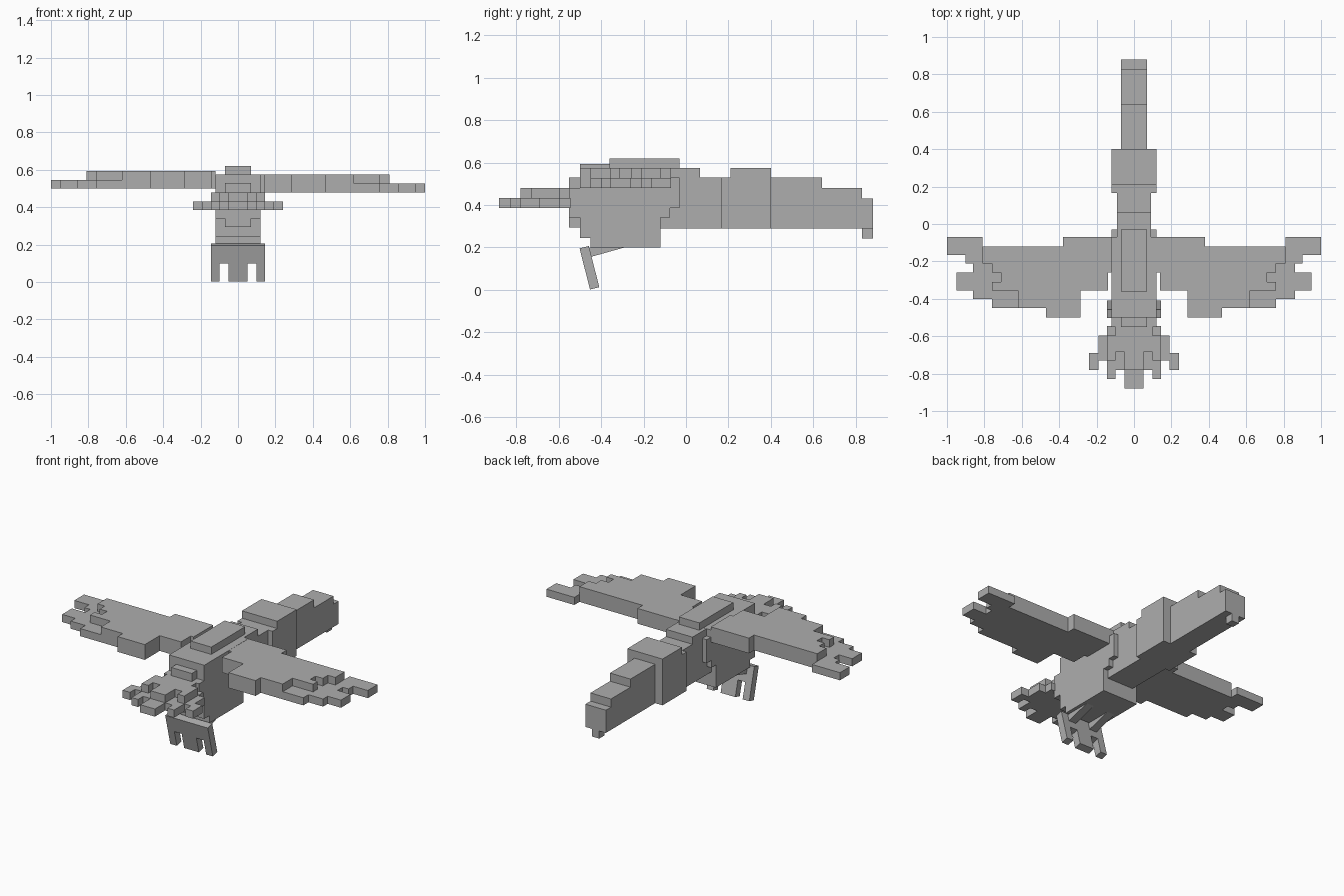
import bpy, bmesh
from mathutils import Vector

if "Cube" in bpy.data.objects:
    bpy.data.objects.remove(bpy.data.objects["Cube"])

grey = bpy.data.materials.new("plain grey")
grey.diffuse_color = (0.42, 0.42, 0.42, 1)
grey.use_nodes = True
grey.node_tree.nodes["Principled BSDF"].inputs["Base Color"].default_value = grey.diffuse_color


def extrude(name, outline, lo, hi, axis):
    """Extrude a 2D outline along x (outline is y,z), y (x,z) or z (x,y)."""
    bm = bmesh.new()

    def place(a, b, t):
        return {"x": (t, a, b), "y": (a, t, b), "z": (a, b, t)}[axis]

    face = bm.faces.new([bm.verts.new(place(a, b, lo)) for a, b in outline])
    res = bmesh.ops.extrude_face_region(bm, geom=[face])
    verts = [g for g in res["geom"] if isinstance(g, bmesh.types.BMVert)]
    shift = Vector(place(0, 0, hi - lo))
    bmesh.ops.translate(bm, verts=verts, vec=shift)
    bmesh.ops.recalc_face_normals(bm, faces=bm.faces)
    mesh = bpy.data.meshes.new(name)
    bm.to_mesh(mesh)
    bm.free()
    mesh.materials.append(grey)
    obj = bpy.data.objects.new(name, mesh)
    bpy.context.collection.objects.link(obj)
    return obj


def box(name, x, y, z):
    outline = [(y[0], z[0]), (y[1], z[0]), (y[1], z[1]), (y[0], z[1])]
    return extrude(name, outline, x[0], x[1], "x")


def mirrored(half):
    return half + [(-x, y) for x, y in reversed(half)]


# body with stepped chest and rump
extrude("body", [(-.55, .34), (-.5, .34), (-.5, .245), (-.45, .245), (-.45, .2),
                 (-.12, .2), (-.12, .34), (-.075, .34), (-.075, .385), (-.03, .385),
                 (-.03, .53), (-.07, .53), (-.07, .575), (-.5, .575), (-.5, .48),
                 (-.55, .48)], -.12, .12, "x")
box("rump_upper", (-.07, .07), (-.55, -.5), (.48, .53))
box("rump_lower", (-.07, .07), (-.55, -.5), (.295, .34))
box("back_plate", (-.07, .07), (-.36, -.03), (.575, .62))

# neck, head and hooked beak
extrude("neck", [(-.12, .29), (.165, .29), (.165, .53), (.065, .53), (.065, .574),
                 (-.08, .574), (-.08, .45), (-.12, .45)], -.09, .09, "x")
extrude("head", [(.165, .29), (.4, .29), (.4, .575), (.21, .575), (.21, .53),
                 (.165, .53)], -.12, .12, "x")
extrude("beak", [(.4, .29), (.88, .29), (.88, .43), (.83, .43), (.83, .48),
                 (.64, .48), (.64, .53), (.4, .53)], -.07, .07, "x")
box("beak_hook", (-.025, .025), (.83, .88), (.243, .29))

# wings: thin feathered layer with a shorter layer on top
front_edge = [(.12, -.07), (.38, -.07), (.38, -.12), (.81, -.12)]
rear_edge = [(.47, -.45), (.47, -.5), (.285, -.5), (.285, -.355), (.14, -.355),
             (.14, -.26), (.12, -.26)]
feathers = front_edge + [(.81, -.07), (1, -.07), (1, -.165), (.9, -.165), (.9, -.21),
                         (.86, -.21), (.86, -.26), (.95, -.26), (.95, -.355),
                         (.86, -.355), (.86, -.4), (.76, -.4), (.76, -.45)] + rear_edge
coverts = front_edge + [(.81, -.21), (.76, -.21), (.76, -.26), (.71, -.26), (.71, -.31),
                        (.76, -.31), (.76, -.355), (.62, -.355), (.62, -.45)] + rear_edge
for side, sign, base in (("right", 1, .48), ("left", -1, .5)):
    for part, outline, z in (("feathers", feathers, base), ("coverts", coverts, base + .047)):
        extrude(f"{side}_wing_{part}", [(sign * x, y) for x, y in outline],
                z, z + .047, "z")

# fanned tail in two layers
extrude("tail_lower", mirrored([(.145, -.545), (.145, -.595), (.19, -.595), (.19, -.69),
                                (.24, -.69), (.24, -.78), (.19, -.78), (.19, -.73),
                                (.145, -.73), (.145, -.83), (.1, -.83), (.1, -.78),
                                (.05, -.78), (.05, -.88)]), .385, .432, "z")
extrude("tail_upper", mirrored([(.1, -.55), (.1, -.595), (.145, -.595), (.145, -.73),
                                (.1, -.73), (.1, -.685), (.05, -.685), (.05, -.78)]),
        .432, .48, "z")

# slanted legs under the belly and a tilted foot plate with toes
for side, sign in (("right", 1), ("left", -1)):
    extrude(f"{side}_leg", [(-.45, .155), (-.29, .2), (-.3, .24), (-.46, .197)],
            min(sign * .05, sign * .1), max(sign * .05, sign * .1), "x")
foot = extrude("foot", mirrored([(.145, .2), (.145, 0), (.1, 0), (.1, .1),
                                 (.05, .1), (.05, 0)]), 0, .045, "y")
foot.rotation_euler.x = .25
foot.location = (0, -.452, .002)
